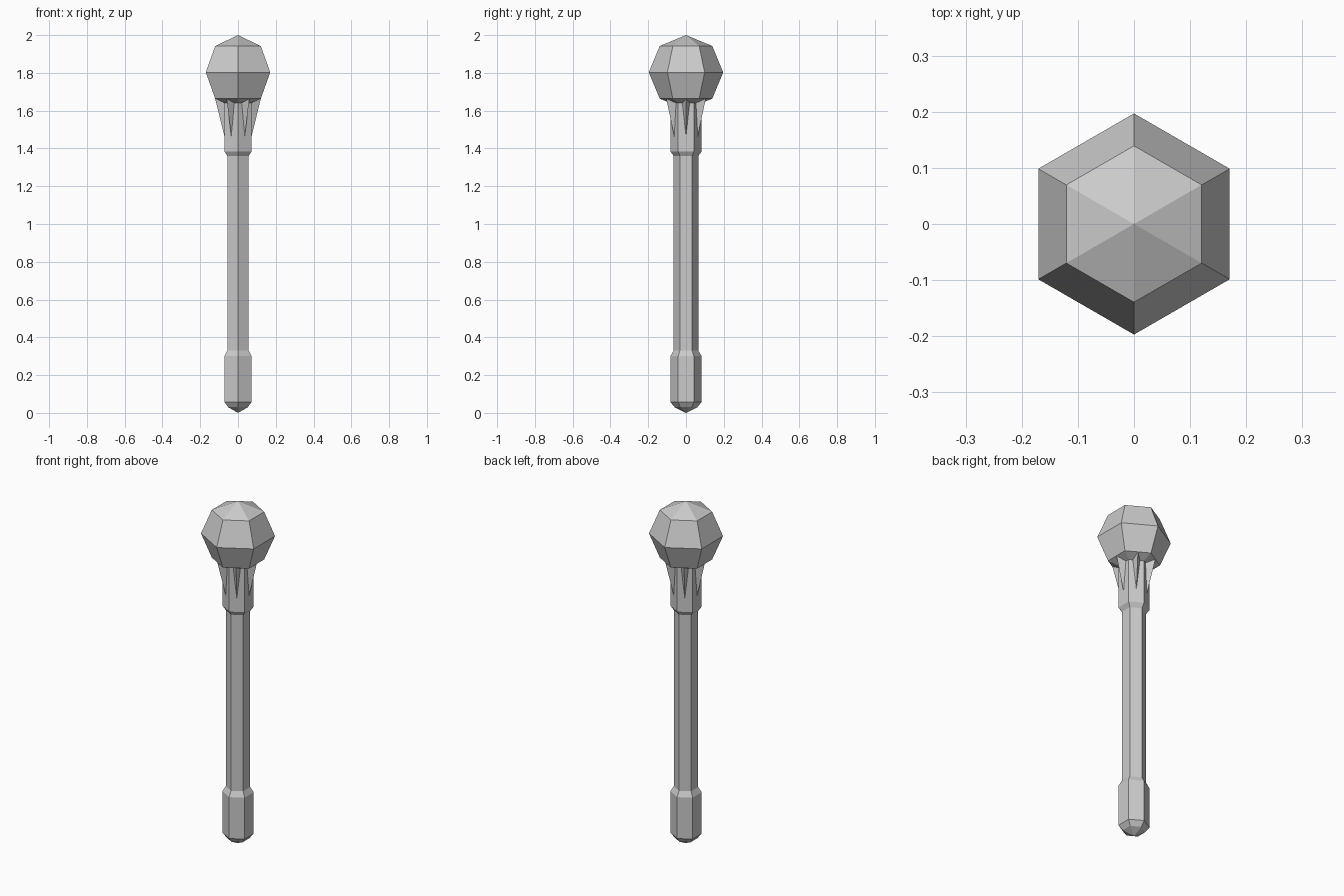
import bpy, bmesh, math
from mathutils import Matrix, Vector

cube = bpy.data.objects.get("Cube")
if cube:
    bpy.data.objects.remove(cube, do_unlink=True)

SIDES = 6
grey = bpy.data.materials.new("plain_grey")
grey.use_nodes = True
grey.diffuse_color = (0.6, 0.6, 0.6, 1)
grey.node_tree.nodes["Principled BSDF"].inputs["Base Color"].default_value = (0.6, 0.6, 0.6, 1)


def finish(name, bm):
    """Turn a bmesh into a flat-shaded grey object."""
    bmesh.ops.recalc_face_normals(bm, faces=bm.faces)
    mesh = bpy.data.meshes.new(name)
    bm.to_mesh(mesh)
    bm.free()
    mesh.materials.append(grey)
    obj = bpy.data.objects.new(name, mesh)
    bpy.context.scene.collection.objects.link(obj)
    return obj


def lathe(name, profile):
    """Six-sided solid from (radius, height) points, with corners on the y axis."""
    bm = bmesh.new()
    rings = []
    for r, z in profile:
        if r == 0:
            rings.append([bm.verts.new((0, 0, z))] * SIDES)
        else:
            rings.append([bm.verts.new(Matrix.Rotation(math.radians(30 + 60 * k), 3, 'Z')
                                       @ Vector((r, 0, z))) for k in range(SIDES)])
    for low, high in zip(rings, rings[1:]):
        for k in range(SIDES):
            n = (k + 1) % SIDES
            corners = [low[k], low[n], high[n], high[k]]
            bm.faces.new(list(dict.fromkeys(corners)))
    return finish(name, bm)


# Handle: pointed pommel, thick grip, slim shaft and flared neck
lathe("handle", [(0, 0), (0.06, 0.03), (0.083, 0.058), (0.083, 0.30), (0.065, 0.33),
                 (0.065, 1.36), (0.083, 1.385), (0.083, 1.66), (0, 1.66)])

# Head: faceted ball
R = 0.197
lathe("head", [(0 if abs(a) == 90 else R * math.cos(math.radians(a)),
                2 - R + R * math.sin(math.radians(a))) for a in range(-90, 91, 45)])

# Claws: ridged spikes leaning out from each neck face to hold the head
bm = bmesh.new()
for k in range(SIDES):
    turn = Matrix.Rotation(math.radians(60 * k), 3, 'Z')
    foot, ridge, left, right = [bm.verts.new(turn @ Vector(p)) for p in (
        (0.071, 0, 1.46), (0.121, 0, 1.665), (0.07, 0.022, 1.66), (0.07, -0.022, 1.66))]
    for tri in ((foot, ridge, left), (foot, right, ridge), (foot, left, right), (ridge, right, left)):
        bm.faces.new(tri)
finish("claws", bm)
